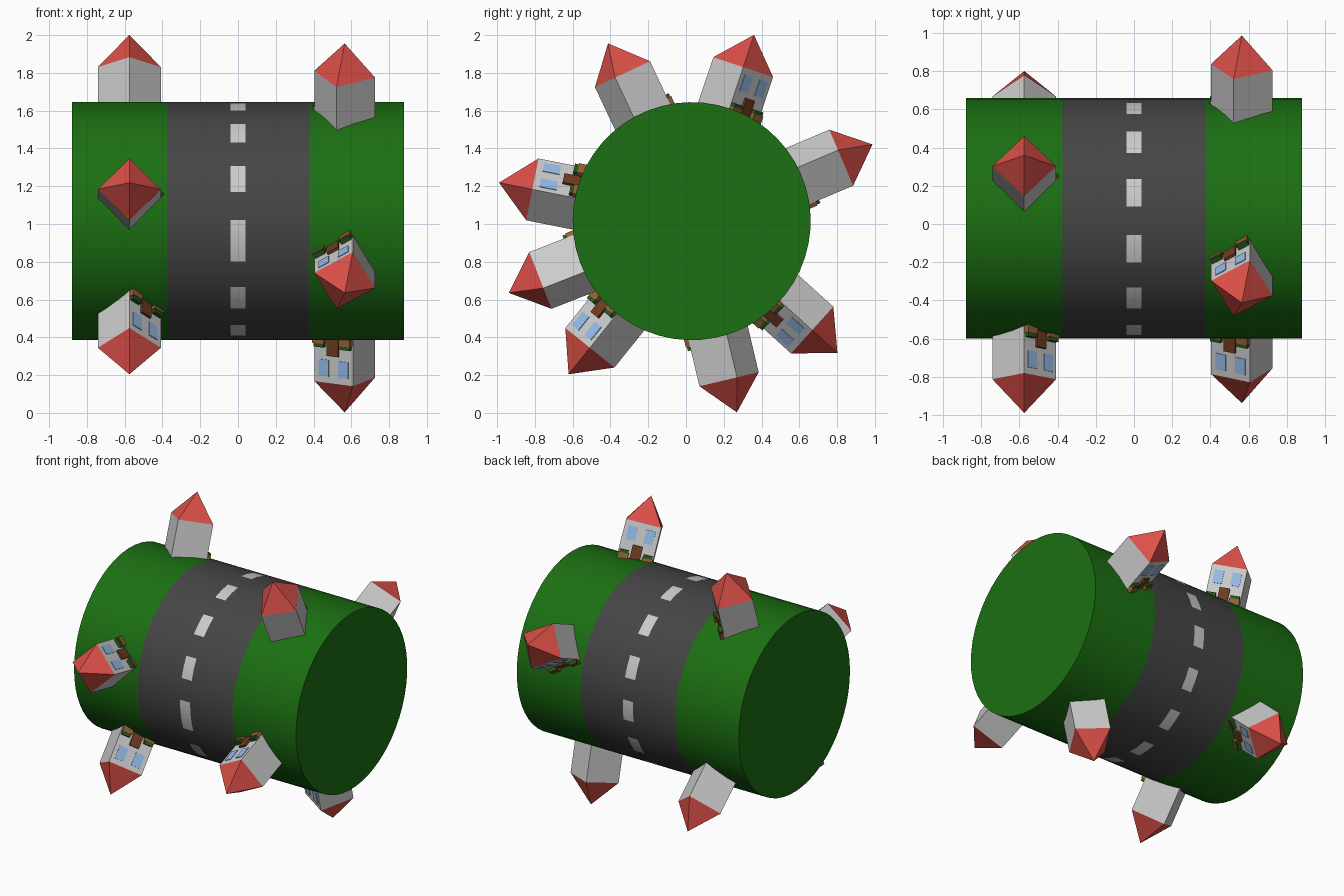
import bpy, bmesh
from math import radians, sin, cos, pi
from mathutils import Matrix, Vector

if "Cube" in bpy.data.objects:
    bpy.data.objects.remove(bpy.data.objects["Cube"])

CY, CZ, RAD = 0.03, 1.015, 0.63      # drum axis and radius
SEG = 53


def mat(name, rgb):
    m = bpy.data.materials.new(name)
    m.diffuse_color = (*rgb, 1)
    m.use_nodes = True
    m.node_tree.nodes["Principled BSDF"].inputs["Base Color"].default_value = m.diffuse_color
    return m


GRASS = mat("grass", (0.011, 0.16, 0.006))
ASPHALT = mat("asphalt", (0.06, 0.06, 0.062))
PAINT = mat("road_paint", (0.6, 0.6, 0.6))
ROOF = mat("roof_red", (0.72, 0.08, 0.065))
WOOD = mat("brown_wood", (0.16, 0.045, 0.015))
BOX = mat("planter_brown", (0.3, 0.12, 0.04))
LEAF = mat("leaf_green", (0.02, 0.1, 0.01))
GLASS = mat("window_blue", (0.3, 0.5, 0.8))


def to_mesh(bm, name, *mats):
    bmesh.ops.recalc_face_normals(bm, faces=bm.faces)
    me = bpy.data.meshes.new(name)
    bm.to_mesh(me)
    bm.free()
    for m in mats:
        me.materials.append(m)
    return me


def place(name, me, matrix=Matrix()):
    ob = bpy.data.objects.new(name, me)
    ob.matrix_world = matrix
    bpy.context.collection.objects.link(ob)
    return ob


# Drum: grass sides, road band and dashed centre line as face bands
bm = bmesh.new()
xs = [-0.88, -0.375, -0.04, 0.04, 0.375, 0.88]
rings = []
for x in xs:
    ring = []
    for i in range(SEG):
        a = radians(0.5) + 2 * pi * i / SEG     # measured upward from the front
        ring.append(bm.verts.new((x, CY - RAD * cos(a), CZ + RAD * sin(a))))
    rings.append(ring)
for b in range(5):
    for i in range(SEG):
        j = (i + 1) % SEG
        f = bm.faces.new((rings[b][i], rings[b][j], rings[b + 1][j], rings[b + 1][i]))
        f.smooth = True
        dash = i % 4 >= 2 or i == SEG - 1
        f.material_index = 0 if b in (0, 4) else 2 if b == 2 and dash else 1
bm.faces.new(rings[0])
bm.faces.new(rings[-1])
drum = place("drum_with_road", to_mesh(bm, "drum", GRASS, ASPHALT, PAINT))
bpy.context.view_layer.objects.active = drum
drum.select_set(True)
bpy.ops.object.shade_smooth_by_angle(angle=radians(30))


# House parts: local z is the distance from the drum axis, front faces -y
W, BASE, EAVE, APEX = 0.236, 0.602, 0.86, 1.04
FRONT = -W / 2


def boxes(name, material, *ranges):
    bm = bmesh.new()
    for x0, x1, y0, y1, z0, z1 in ranges:
        m = (Matrix.Translation(((x0 + x1) / 2, (y0 + y1) / 2, (z0 + z1) / 2))
             @ Matrix.Diagonal((x1 - x0, y1 - y0, z1 - z0, 1)))
        bmesh.ops.create_cube(bm, size=1, matrix=m)
    return to_mesh(bm, name, *([material] if material else []))


def pair(x0, x1, out, z0, z1):
    y = (FRONT - out, FRONT + 0.01)
    return (x0, x1, *y, z0, z1), (-x1, -x0, *y, z0, z1)


bm = bmesh.new()
h = W / 2
corners = [bm.verts.new((x, y, EAVE)) for x, y in ((-h, -h), (h, -h), (h, h), (-h, h))]
tip = bm.verts.new((0, 0, APEX))
bm.faces.new(corners)
for i in range(4):
    bm.faces.new((corners[i], corners[(i + 1) % 4], tip))

parts = {
    "walls": boxes("walls", None, (-h, h, -h, h, BASE, EAVE)),
    "roof": to_mesh(bm, "roof", ROOF),
    "windows": boxes("windows", GLASS, *pair(0.028, 0.09, 0.004, 0.735, 0.825)),
    "door": boxes("door", WOOD, (-0.034, 0.034, FRONT - 0.014, FRONT + 0.01, BASE, 0.71)),
    "planters": boxes("planters", BOX, *pair(0.045, 0.115, 0.028, BASE, 0.645)),
    "shrubs": boxes("shrubs", LEAF, *pair(0.05, 0.11, 0.024, 0.645, 0.665)),
}

# Rows of houses around the drum: x position, turn towards the road, angles
rows = {
    "left": (-0.575, 135, (71.5, 168.7, 231.2, 317.9)),
    "right": (0.565, 210, (23.0, 115.2, 201.4, 283.3)),
}
for side, (x, turn, angles) in rows.items():
    for n, ang in enumerate(angles, 1):
        m = (Matrix.Translation((x, CY, CZ)) @ Matrix.Rotation(radians(ang - 90), 4, 'X')
             @ Matrix.Rotation(radians(turn), 4, 'Z'))
        for part, me in parts.items():
            place(f"{side}_house_{n}_{part}", me, m)
